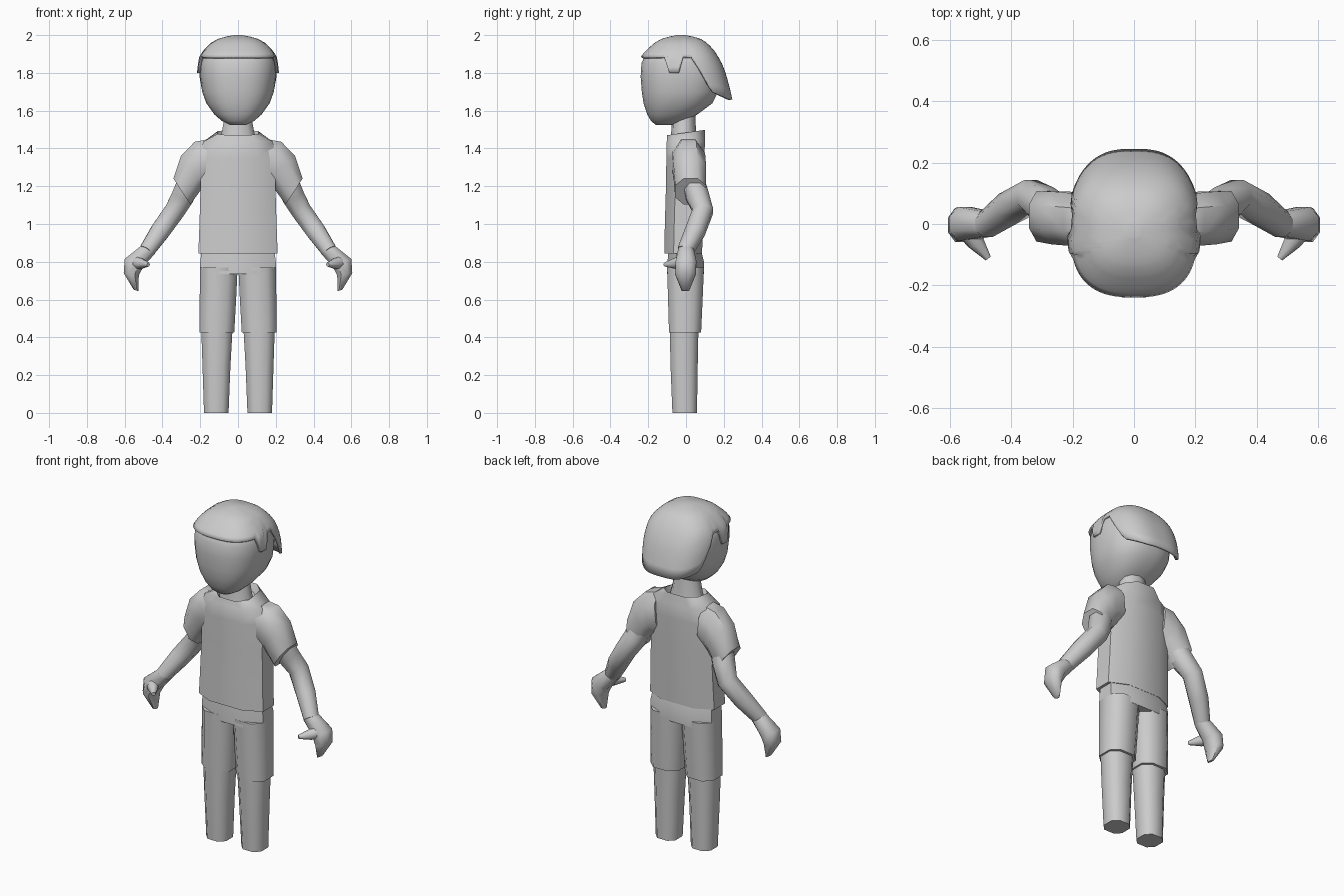
import bpy, bmesh, math
from mathutils import Vector

if "Cube" in bpy.data.objects:
    bpy.data.objects.remove(bpy.data.objects["Cube"])

grey = bpy.data.materials.new("plain_grey")
grey.diffuse_color = (0.6, 0.6, 0.6, 1)
grey.use_nodes = True
grey.node_tree.nodes["Principled BSDF"].inputs["Base Color"].default_value = grey.diffuse_color


def unit_ring(n, p):
    """Boxy ellipse scaled to touch +-1 on both axes."""
    pts = []
    for k in range(n):
        a = 2 * math.pi * (k + 0.5) / n
        c, s = math.cos(a), math.sin(a)
        pts.append((math.copysign(abs(c) ** (2 / p), c), math.copysign(abs(s) ** (2 / p), s)))
    m = max(x for x, _ in pts)
    return [(x / m, y / m) for x, y in pts]


def ring(c, u, v, n=8, p=2.6):
    c, u, v = Vector(c), Vector(u), Vector(v)
    return [c + u * a + v * b for a, b in unit_ring(n, p)]


def flat_ring(z, x0, x1, y0, y1, n=8, p=2.6):
    return ring(((x0 + x1) / 2, (y0 + y1) / 2, z), ((x1 - x0) / 2, 0, 0), (0, (y1 - y0) / 2, 0), n, p)


def loft(name, rings, angle=50, cap_start=True):
    bm = bmesh.new()
    rows = [[bm.verts.new(p) for p in r] for r in rings]
    n = len(rows[0])
    for a, b in zip(rows, rows[1:]):
        for i in range(n):
            j = (i + 1) % n
            bm.faces.new((a[i], a[j], b[j], b[i]))
    if cap_start:
        bm.faces.new(rows[0])
    bm.faces.new(rows[-1])
    bmesh.ops.recalc_face_normals(bm, faces=bm.faces)
    me = bpy.data.meshes.new(name)
    bm.to_mesh(me)
    bm.free()
    me.materials.append(grey)
    ob = bpy.data.objects.new(name, me)
    bpy.context.collection.objects.link(ob)
    bpy.ops.object.select_all(action='DESELECT')
    ob.select_set(True)
    bpy.context.view_layer.objects.active = ob
    bpy.ops.object.shade_smooth_by_angle(angle=math.radians(angle))
    return ob


def tube(name, pts):
    """Round limb through (x, y, z, radius) points."""
    rings = []
    for i, q in enumerate(pts):
        a, b = pts[max(i - 1, 0)], pts[min(i + 1, len(pts) - 1)]
        t = (Vector(b[:3]) - Vector(a[:3])).normalized()
        u = t.cross(Vector((0, 1, 0.01))).normalized()
        rings.append(ring(q[:3], u * q[3], t.cross(u) * q[3], 8, 2.1))
    return loft(name, rings)


# Head: z, half width, front y, back y
head = [(1.525, .045, -.16, -.06), (1.545, .085, -.185, 0), (1.58, .125, -.205, .06),
        (1.64, .168, -.225, .14), (1.70, .19, -.234, .17), (1.78, .2, -.24, .175),
        (1.85, .2, -.236, .165), (1.90, .185, -.215, .135), (1.95, .13, -.15, .09),
        (1.98, .05, -.08, .02)]
loft("head", [flat_ring(z, -r, r, a, b, 32, 2.4) for z, r, a, b in head])

# Hair: shell over the head with fringe, sideburns and a long flared back
hair = [(1.66, .205, -.24, .245), (1.72, .212, -.243, .232), (1.80, .217, -.246, .21),
        (1.85, .212, -.246, .19), (1.89, .204, -.238, .168), (1.925, .178, -.205, .145),
        (1.96, .142, -.165, .11), (1.98, .105, -.13, .078), (1.993, .06, -.085, .035),
        (2.0, .02, -.045, -.005)]


def hair_section(z):
    for a, b in zip(hair, hair[1:]):
        if z <= b[0]:
            t = (z - a[0]) / (b[0] - a[0])
            return [p + (q - p) * t for p, q in zip(a, b)]
    return hair[-1]


def hair_edge(y):
    if y < -.1:
        return 1.885
    if y < -.025:
        return 1.80
    if y < .04:
        return 1.885
    if y < .1:
        return 1.885 - (y - .04) / .06 * .185
    return 1.70 - min(y - .1, .08) / .08 * .04


N, ROWS = 72, 12
edge = [hair_edge(p.y) for p in flat_ring(1.85, -.212, .212, -.246, .19, N)]
rows = []
for k in range(ROWS + 1):
    t = 1 - (1 - k / ROWS) ** 2
    row = []
    for (a, b), zb in zip(unit_ring(N, 2.6), edge):
        z, r, yf, yb = hair_section(zb + (2 - zb) * t)
        row.append(Vector((a * r, (yf + yb) / 2 + b * (yb - yf) / 2, z)))
    rows.append(row)
hair_ob = loft("hair", rows, 50, cap_start=False)
sol = hair_ob.modifiers.new("thickness", 'SOLIDIFY')
sol.thickness, sol.offset = .014, -1

# Neck
loft("neck", [flat_ring(z, -r, r, a, b, 10, 2.1) for z, r, a, b in
              [(1.43, .1, -.085, .06), (1.49, .085, -.075, .05), (1.6, .065, -.07, .045)]])

# Shirt body, with a slanted collar sunk around the neck
body = [flat_ring(z, -r, r, a, b) for z, r, a, b in
        [(.845, .21, -.115, .085), (1.0, .204, -.112, .09), (1.2, .198, -.106, .095),
         (1.35, .2, -.104, .098), (1.435, .185, -.102, .1)]]
body.append(ring((0, 0, 1.484), (.108, 0, 0), (0, .1, .014)))
body.append(ring((0, 0, 1.445), (.09, 0, 0), (0, .08, .01)))
loft("shirt_body", body)

# Hips of the shorts
loft("shorts_hips", [flat_ring(z, -r, r, a, b) for z, r, a, b in
                     [(.735, .2, -.1, .095), (.80, .2, -.098, .095), (.88, .19, -.09, .075)]])

for side, s in (("right", 1), ("left", -1)):
    # Sleeve
    loft(side + "_sleeve", [ring((s * x, y, z), (s * ux, 0, uz), (0, ry, 0), 8, 2.3) for x, y, z, ux, uz, ry in
                            [(.14, .01, 1.34, .01, .11, .08), (.195, .015, 1.325, .035, .11, .086),
                             (.242, .02, 1.28, .06, .08, .086), (.297, .025, 1.172, .045, .068, .082)]])
    # Arm, bent back at the elbow
    tube(side + "_arm", [(s * .25, .03, 1.25, .06), (s * .29, .06, 1.15, .06), (s * .335, .09, 1.07, .054),
                         (s * .41, .05, .965, .052), (s * .485, -.005, .855, .041)])
    # Hand and thumb
    loft(side + "_hand", [ring((s * x, y, z), (s * ux, 0, uz), (0, ry, 0), 8, 2.2) for x, y, z, ux, uz, ry in
                          [(.475, 0, .865, .035, .022, .04), (.55, 0, .795, .05, .02, .055),
                           (.565, -.003, .735, .04, .005, .055), (.54, -.003, .648, .012, .004, .02)]])
    tube(side + "_thumb", [(s * .55, -.01, .80, .035), (s * .515, -.06, .79, .027), (s * .475, -.112, .785, .01)])
    # Shorts leg and bare leg
    for part, table in (
            ("shorts_leg", [(.425, .02, .205, -.09, .08), (.6, .01, .203, -.095, .088), (.77, .002, .2, -.1, .095)]),
            ("leg", [(0, .05, .18, -.072, .058), (.25, .04, .188, -.082, .062), (.46, .028, .195, -.086, .066)])):
        loft(side + "_" + part, [flat_ring(z, *sorted((s * x0, s * x1)), a, b) for z, x0, x1, a, b in table])
